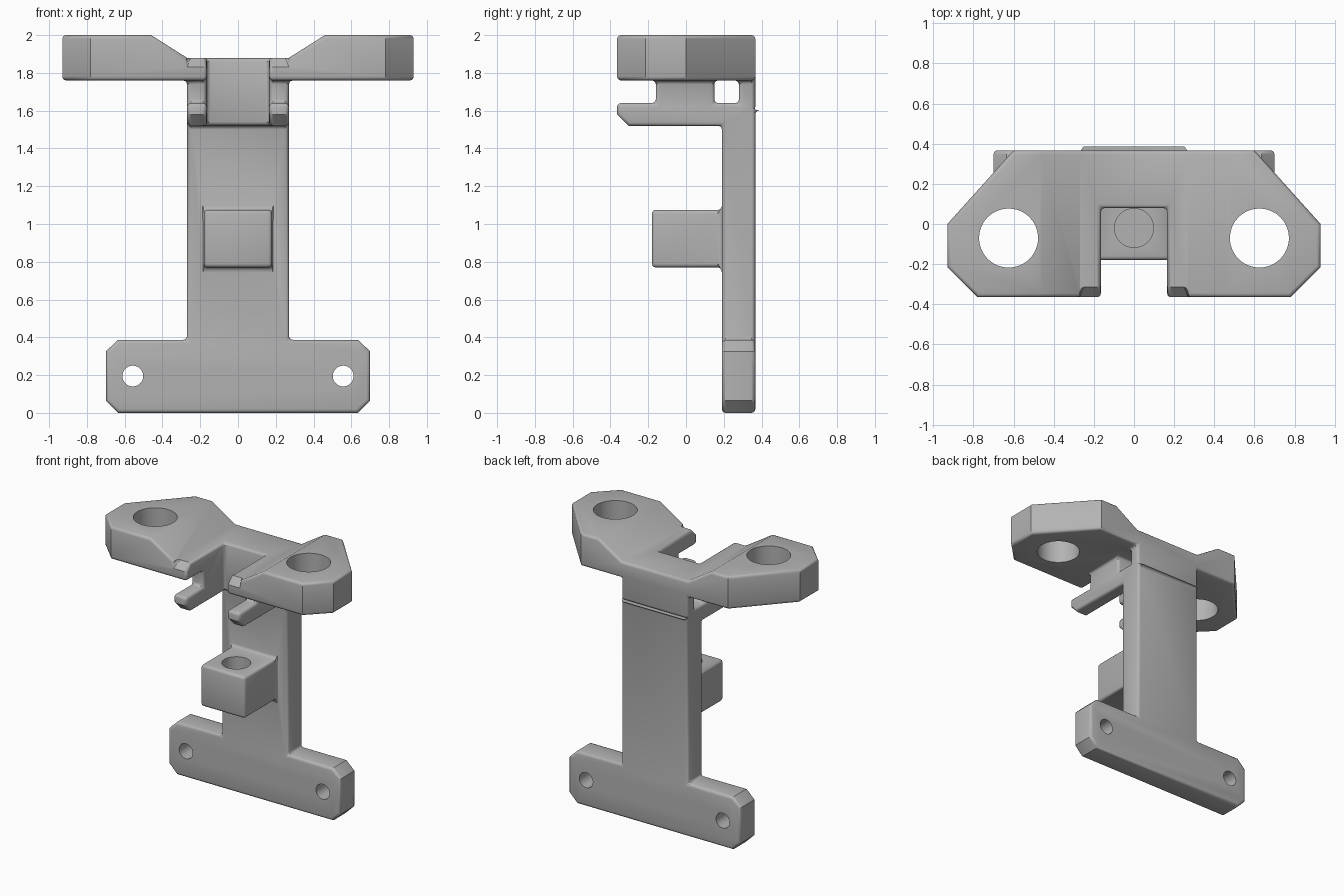
import bpy
import bmesh
import math
from mathutils import Vector

cube = bpy.data.objects.get("Cube")
if cube:
    bpy.data.objects.remove(cube, do_unlink=True)

grey = bpy.data.materials.new("light grey plastic")
grey.use_nodes = True
COLOUR = (0.45, 0.45, 0.45, 1)
grey.diffuse_color = COLOUR
grey.node_tree.nodes["Principled BSDF"].inputs["Base Color"].default_value = COLOUR


def prism(name, profile, axis, low, high):
    """Extrude a 2D profile along an axis; the profile uses the other two axes in order."""
    bm = bmesh.new()

    def place(p):
        v = list(p)
        v.insert("xyz".index(axis), low)
        return bm.verts.new(v)
    face = bm.faces.new([place(p) for p in profile])
    extruded = bmesh.ops.extrude_face_region(bm, geom=[face])["geom"]
    shift = Vector([high - low if a == axis else 0 for a in "xyz"])
    bmesh.ops.translate(bm, vec=shift, verts=[g for g in extruded if isinstance(g, bmesh.types.BMVert)])
    bmesh.ops.recalc_face_normals(bm, faces=bm.faces)
    mesh = bpy.data.meshes.new(name)
    bm.to_mesh(mesh)
    bm.free()
    mesh.materials.append(grey)
    obj = bpy.data.objects.new(name, mesh)
    bpy.context.collection.objects.link(obj)
    return obj


def box(name, x, y, z):
    return prism(name, [(x[0], y[0]), (x[1], y[0]), (x[1], y[1]), (x[0], y[1])], "z", *z)


def disc(name, a, b, radius, axis, low, high):
    turns = [2 * math.pi * i / 48 for i in range(48)]
    return prism(name, [(a + radius * math.cos(t), b + radius * math.sin(t)) for t in turns], axis, low, high)


def mirrored(half):
    """Complete a right-hand profile with its mirror image."""
    return half + [(-x, v) for x, v in reversed(half)]


def modify(obj, kind, **settings):
    mod = obj.modifiers.new(kind.title(), kind)
    for key, value in settings.items():
        setattr(mod, key, value)
    bpy.context.view_layer.objects.active = obj
    bpy.ops.object.modifier_apply(modifier=mod.name)


def combine(obj, other, operation):
    modify(obj, "BOOLEAN", operation=operation, solver="EXACT", object=other)
    bpy.data.objects.remove(other, do_unlink=True)


W = 0.27      # half width of the column
BACK = 0.367

# Upright column with its wide, chamfered foot
body = prism("bracket_body", mirrored([(0.635, 0), (0.70, 0.065), (0.70, 0.325), (0.635, 0.387),
                                       (W, 0.387), (W, 1.64)]), "y", 0.19, BACK)

# Winged top plate with a sunken middle
plate = prism("top_plate", mirrored([(0.60, BACK), (0.93, 0), (0.93, -0.215), (0.78, -0.365)]),
              "z", 1.76, 2.0)
combine(plate, prism("dip_cutter", mirrored([(W, 1.88), (0.46, 2.0), (0.555, 2.06)]),
                     "y", -1, 1), "DIFFERENCE")
combine(plate, prism("nose_cutter", [(-0.40, 1.795), (-0.31, 1.885), (-0.31, 1.95), (-0.40, 1.95)],
                     "x", -W, W), "DIFFERENCE")

# Neck, post, forked arms and socket block
parts = [
    box("neck", (-W, W), (0.28, BACK), (1.6, 1.8)),
    box("post", (-W, W), (-0.16, 0.15), (1.6, 1.8)),
    prism("arms", [(-0.365, 1.64), (-0.365, 1.58), (-0.305, 1.52), (0.25, 1.52), (0.25, 1.64)], "x", -W, W),
    box("socket_block", (-0.18, 0.18), (-0.18, 0.25), (0.77, 1.075)),
    plate,
]
for part in parts:
    combine(body, part, "UNION")

# Slot that splits the plate and arms into two prongs
combine(body, box("slot_cutter", (-0.165, 0.165), (-1, 0.08), (1.4, 2.2)), "DIFFERENCE")

# Rounded right-angle edges and inner corners
modify(body, "DECIMATE", decimate_type="DISSOLVE", angle_limit=math.radians(1))
modify(body, "BEVEL", width=0.02, segments=3, limit_method="ANGLE",
       angle_limit=math.radians(60), use_clamp_overlap=False)

# Round holes: plate wings, foot screws and blind socket
for side in (-1, 1):
    combine(body, disc("wing_hole", side * 0.625, -0.07, 0.147, "z", 1.6, 2.2), "DIFFERENCE")
    combine(body, disc("screw_hole", side * 0.557, 0.195, 0.055, "y", 0, 0.6), "DIFFERENCE")
combine(body, disc("socket_hole", 0, -0.02, 0.097, "z", 0.85, 1.2), "DIFFERENCE")

bpy.ops.object.select_all(action="DESELECT")
body.select_set(True)
bpy.context.view_layer.objects.active = body
bpy.ops.object.shade_smooth_by_angle(angle=math.radians(32))
